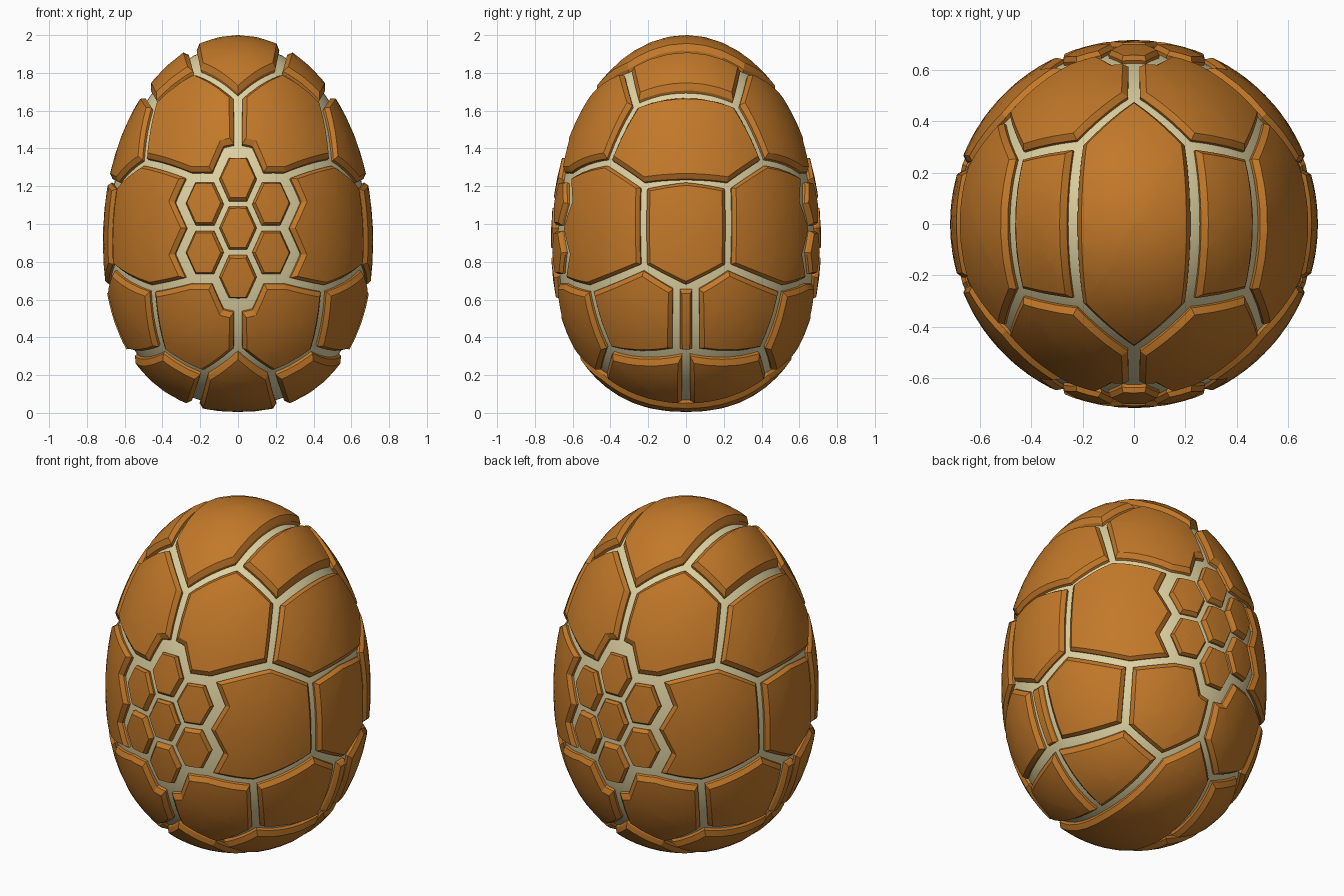
import bpy, bmesh, math
from mathutils import Vector

if "Cube" in bpy.data.objects:
    bpy.data.objects.remove(bpy.data.objects["Cube"])

MID = 0.92                       # height of the widest ring
RAD, UP, DOWN = 0.715, 1.08, 0.915


def material(name, rgb):
    m = bpy.data.materials.new(name)
    m.diffuse_color = (*rgb, 1)
    m.use_nodes = True
    m.node_tree.nodes["Principled BSDF"].inputs["Base Color"].default_value = m.diffuse_color
    return m


BROWN = material("amber_brown", (0.54, 0.19, 0.022))
CREAM = material("pale_cream", (0.74, 0.65, 0.36))


def on_egg(d, scale=1.0):
    """Push a direction from the middle out to the egg surface."""
    b, p = (UP, 2.0) if d.z > 0 else (DOWN, 2.3)
    f = (math.hypot(d.x, d.y) / RAD) ** p + (abs(d.z) / b) ** p
    return d * (scale / f ** (1 / p))


def radius(z):
    b, p = (UP, 2.0) if z > MID else (DOWN, 2.3)
    return RAD * (1 - (abs(z - MID) / b) ** p) ** (1 / p)


def front(x, z):
    return Vector((x, -math.sqrt(radius(z) ** 2 - x * x), z))


def side(y, z):
    return Vector((math.sqrt(radius(z) ** 2 - y * y), y, z))


def finish(bm, name, mat, angle):
    me = bpy.data.meshes.new(name)
    bm.to_mesh(me)
    bm.free()
    me.materials.append(mat)
    ob = bpy.data.objects.new(name, me)
    bpy.context.collection.objects.link(ob)
    bpy.ops.object.select_all(action='DESELECT')
    ob.select_set(True)
    bpy.context.view_layer.objects.active = ob
    bpy.ops.object.shade_smooth_by_angle(angle=math.radians(angle))


def seg_dist(p, a, b):
    t = max(0, min(1, (p - a).dot(b - a) / (b - a).length_squared))
    return (p - a - (b - a) * t).length


def inset(bm, width):
    """Shrink the single flat face and drop the rim around it."""
    r = bmesh.ops.inset_region(bm, faces=bm.faces[:], thickness=width,
                               use_boundary=True, use_even_offset=True)
    return r['faces']


def plate(name, points, gap=0.024, chamfer=0.024):
    """Curved armour plate with a chamfered rim, from its corner points."""
    dirs = [p - Vector((0, 0, MID)) for p in points]
    n = sum(dirs, Vector()).normalized()
    size = on_egg(n).length
    u = n.orthogonal().normalized()
    v = n.cross(u)
    flat = [Vector((d.dot(u), d.dot(v), 0)) * (size / d.dot(n)) for d in dirs]
    area = sum(a.x * b.y - a.y * b.x for a, b in zip(flat, flat[1:] + flat[:1]))
    if area < 0:
        flat.reverse()
    bm = bmesh.new()
    bm.faces.new([bm.verts.new(c) for c in flat])
    bm.normal_update()
    rim = inset(bm, gap)
    bmesh.ops.delete(bm, geom=rim, context='FACES')
    outline = [(e.verts[0].co.copy(), e.verts[1].co.copy()) for e in bm.edges]
    inset(bm, chamfer)
    bmesh.ops.triangulate(bm, faces=bm.faces[:])
    # grid cuts let the plate follow the curve
    for axis in (Vector((1, 0, 0)), Vector((0, 1, 0))):
        for i in range(-14, 15):
            bmesh.ops.bisect_plane(bm, geom=bm.verts[:] + bm.edges[:] + bm.faces[:],
                                   plane_co=axis * (i * 0.07 + 0.003), plane_no=axis)
    for w in bm.verts:
        d = min(seg_dist(w.co, a, b) for a, b in outline)
        h = 0.974 + 0.026 * min(1, d / chamfer)
        w.co = on_egg(n * size + u * w.co.x + v * w.co.y, h) + Vector((0, 0, MID))
    # skirt down into the shell
    ext = bmesh.ops.extrude_edge_only(bm, edges=[e for e in bm.edges if e.is_boundary])
    for w in ext['geom']:
        if isinstance(w, bmesh.types.BMVert):
            w.co = on_egg(w.co - Vector((0, 0, MID)), 0.935) + Vector((0, 0, MID))
    bmesh.ops.recalc_face_normals(bm, faces=bm.faces[:])
    top = max(bm.faces, key=lambda f: f.normal.dot(n))
    if sum(f.normal.dot(n) * f.calc_area() for f in bm.faces) < 0:
        bmesh.ops.reverse_faces(bm, faces=bm.faces[:])
    finish(bm, name, BROWN, 25)


def flip(p, sx=1, sy=1):
    return Vector((p.x * sx, p.y * sy, p.z))


def mirrored(name, points, xs=(1, -1), ys=(1, -1), **kw):
    for sx in xs:
        for sy in ys:
            tag = ("_right" if sx > 0 else "_left") if len(xs) > 1 else ""
            tag += ("_front" if sy > 0 else "_back") if len(ys) > 1 else ""
            plate(name + tag, [flip(p, sx, sy) for p in points], **kw)


def across_y(half):
    return half + [flip(p, 1, -1) for p in reversed(half)]


# cream inner shell showing in the seams
bm = bmesh.new()
bmesh.ops.create_uvsphere(bm, u_segments=64, v_segments=40, radius=1)
for w in bm.verts:
    w.co = on_egg(w.co.copy(), 0.957) + Vector((0, 0, MID))
finish(bm, "inner_shell", CREAM, 60)

# seam junctions of one quarter
A, B, C, D = front(0, 1.69), front(0.22, 1.83), side(-0.27, 1.65), side(-0.42, 1.34)
F, H, K = side(-0.23, 1.21), side(-0.23, 0.77), front(0.465, 0.65)
L, M, N = front(0.41, 0.32), front(0, 0.32), front(0.18, 0.19)
T, U = side(-0.05, 0.66), side(-0.05, 0.31)
P, Q = side(0, 0.31), side(0, 0.035)

# outline of the small hexagon cluster
HZ, HW, HH = 0.98, 0.12, 0.1325


def ring(i, j):
    return front(i * HW / 2 * 1.07, HZ + j * HH * 1.07)


# crown and base
plate("crown_plate", [A, B, flip(B, 1, -1), flip(A, 1, -1), flip(B, -1, -1), flip(B, -1)])
plate("base_plate", [M, N, Q, flip(N, 1, -1), flip(M, 1, -1), flip(N, -1, -1),
                     flip(Q, -1), flip(N, -1)])

# large plates
mirrored("upper_plate", [A, B, C, D, ring(4, 2), ring(2, 2), ring(1, 3), ring(0, 3.1)])
mirrored("middle_plate", [D, F, H, K, ring(4, -2), ring(5, -1), ring(4, 0),
                          ring(5, 1), ring(4, 2)])
mirrored("lower_plate", [ring(0, -3.1), ring(1, -3), ring(2, -2), ring(4, -2), K, L, N, M])
mirrored("lower_side_plate", [H, T, U, L, K])
mirrored("bottom_plate", [N, L, P, Q])

# plates crossing the sides
mirrored("shoulder_plate", across_y([B, C]), ys=(1,))
mirrored("upper_side_plate", across_y([C, D, F]) + [], ys=(1,))
mirrored("side_plate", [side(0, 1.25), F, H, side(0, 0.65), flip(H, 1, -1), flip(F, 1, -1)],
         ys=(1,))
mirrored("side_sliver_plate", across_y([T, U]), ys=(1,), gap=0.018, chamfer=0.012)


# clusters of seven small hexagons, front and back
def hexagon(i, j):
    cx, cz = i * HW * 1.5, HZ + j * HH
    return [front(cx + a * HW / 2, cz + b * HH) for a, b in
            ((2, 0), (1, 1), (-1, 1), (-2, 0), (-1, -1), (1, -1))]


for j, label in ((2, "top"), (0, "centre"), (-2, "bottom")):
    mirrored("small_hexagon_" + label, hexagon(0, j), xs=(1,), gap=0.017, chamfer=0.013)
for j, label in ((1, "upper"), (-1, "lower")):
    mirrored("small_hexagon_" + label, hexagon(1, j), gap=0.017, chamfer=0.013)
